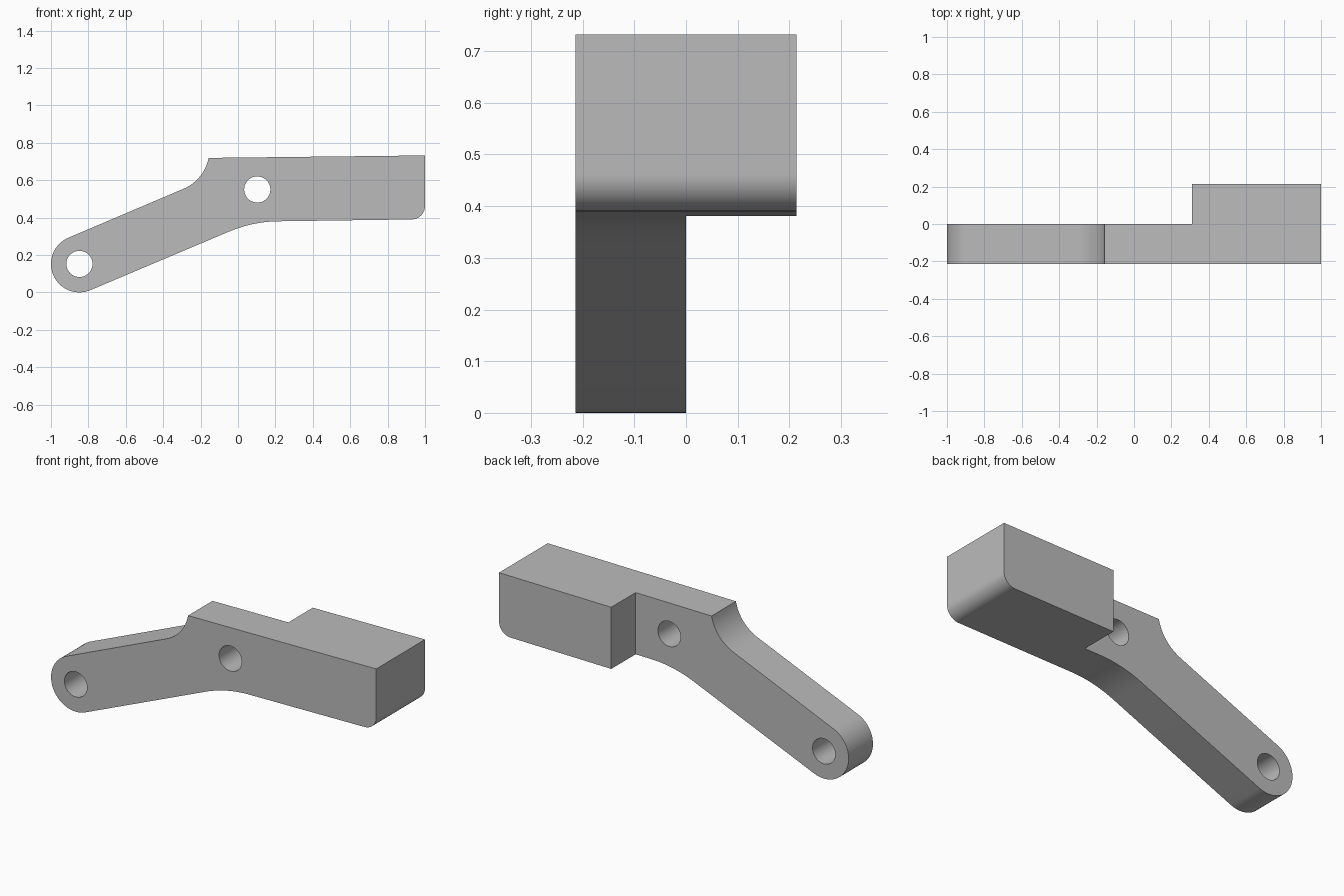
import bpy
import bmesh
from math import cos, sin, radians

cube = bpy.data.objects.get("Cube")
if cube:
    bpy.data.objects.remove(cube, do_unlink=True)

HALF_WIDTH = 0.214
BLOCK_START = 0.31
HOLE_RADIUS = 0.07


def arc(cx, cz, radius, start, end, steps):
    """Points along an arc in the x-z plane, angles in degrees."""
    angles = [radians(start + (end - start) * i / steps) for i in range(steps + 1)]
    return [(cx + radius * cos(a), cz + radius * sin(a)) for a in angles]


def add_loop(bm, points):
    verts = [bm.verts.new((x, -HALF_WIDTH, z)) for x, z in points]
    return [bm.edges.new((v, verts[i - 1])) for i, v in enumerate(verts)]


def extrude_back(bm, faces, depth):
    result = bmesh.ops.extrude_face_region(bm, geom=faces)["geom"]
    verts = [g for g in result if isinstance(g, bmesh.types.BMVert)]
    bmesh.ops.translate(bm, verts=verts, vec=(0, depth, 0))
    return [g for g in result if isinstance(g, bmesh.types.BMFace)]


# Lever outline: round pivot end, bent arm, straight head
outline = arc(-0.848, 0.152, 0.152, 293, 113, 32)
outline += arc(-0.379, 0.762, 0.226, -67, -11, 16)
outline += [(1, 0.732)]
outline += arc(0.928, 0.462, 0.072, 0, -89, 12)
outline += arc(0.224, -0.32, 0.7, 90.7, 113, 16)

bm = bmesh.new()
edges = add_loop(bm, outline)

# Pivot hole and middle hole
for cx, cz in ((-0.848, 0.152), (0.103, 0.55)):
    edges += add_loop(bm, arc(cx, cz, HOLE_RADIUS, 0, 360, 40)[:-1])
bmesh.ops.triangle_fill(bm, use_beauty=True, edges=edges, normal=(0, -1, 0))

# Split the sheet where the wide head block starts
bmesh.ops.bisect_plane(bm, geom=bm.verts[:] + bm.edges[:] + bm.faces[:],
                       plane_co=(BLOCK_START, 0, 0), plane_no=(1, 0, 0))

# Thicken the arm, then push the head block out behind it
back = extrude_back(bm, bm.faces[:], HALF_WIDTH)
head = [f for f in back if f.calc_center_median().x > BLOCK_START]
extrude_back(bm, head, HALF_WIDTH)
bmesh.ops.recalc_face_normals(bm, faces=bm.faces[:])

mesh = bpy.data.meshes.new("lever_arm")
bm.to_mesh(mesh)
bm.free()
lever = bpy.data.objects.new("lever_arm", mesh)
bpy.context.collection.objects.link(lever)

# Plain grey finish
grey = bpy.data.materials.new("plain grey")
grey.use_nodes = True
colour = (0.5, 0.5, 0.5, 1)
grey.diffuse_color = colour
grey.node_tree.nodes["Principled BSDF"].inputs["Base Color"].default_value = colour
mesh.materials.append(grey)

bpy.ops.object.select_all(action="DESELECT")
lever.select_set(True)
bpy.context.view_layer.objects.active = lever
bpy.ops.object.shade_smooth_by_angle(angle=radians(30))
